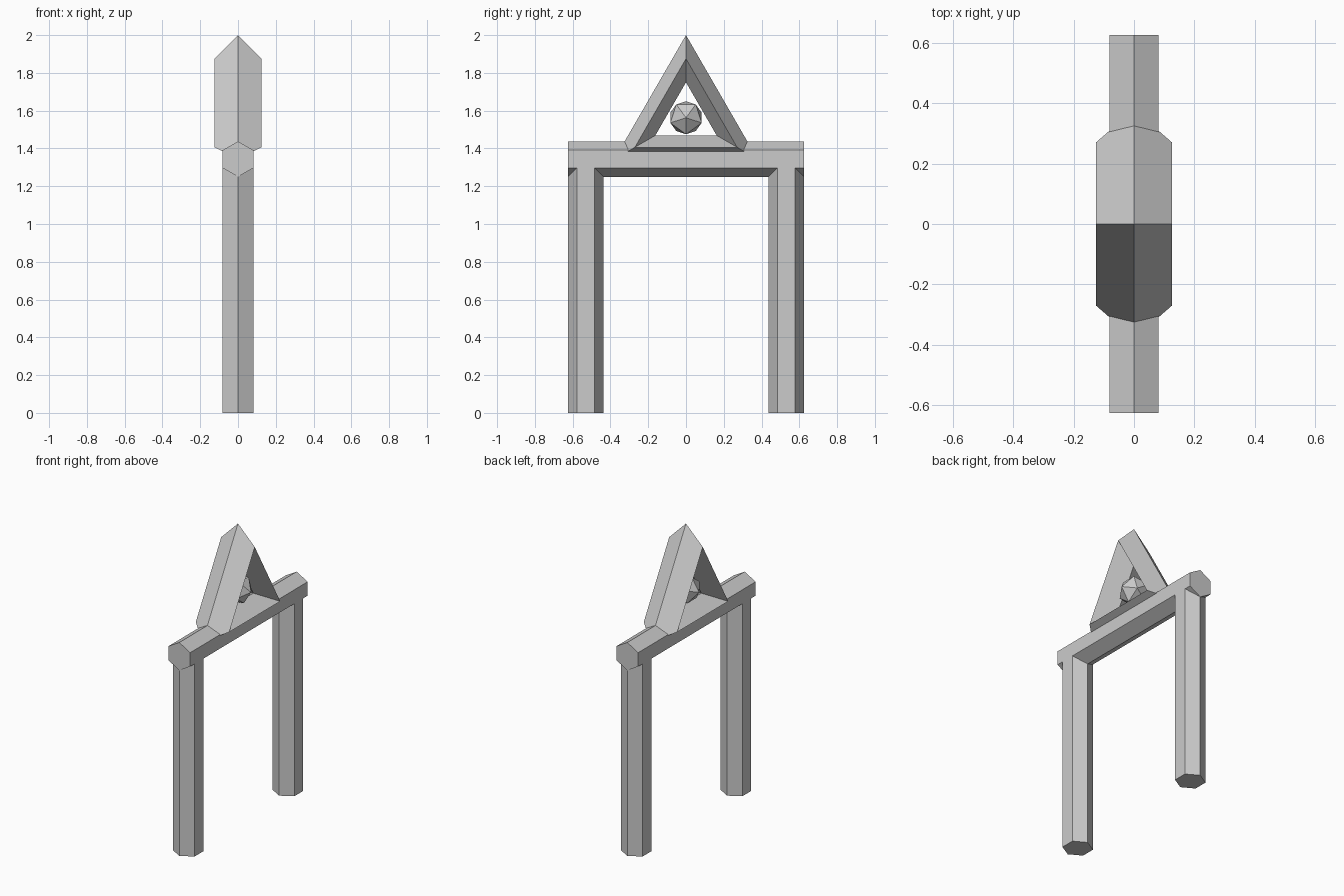
import bpy, bmesh, math
from mathutils import Matrix

if "Cube" in bpy.data.objects:
    bpy.data.objects.remove(bpy.data.objects["Cube"])

R_HEX = 0.09375          # circumradius of the hexagonal timbers


def make_object(name, bm):
    bmesh.ops.recalc_face_normals(bm, faces=bm.faces)
    mesh = bpy.data.meshes.new(name)
    bm.to_mesh(mesh)
    bm.free()
    obj = bpy.data.objects.new(name, mesh)
    bpy.context.collection.objects.link(obj)
    return obj


def hex_bar(name, length, centre, rotation):
    """Hexagonal prism along local z, one corner pointing along local +y."""
    bm = bmesh.new()
    bmesh.ops.create_cone(bm, cap_ends=True, segments=6, radius1=R_HEX, radius2=R_HEX,
                          depth=length, matrix=Matrix.Translation(centre) @ rotation
                          @ HEX_TURN)
    return make_object(name, bm)


# create_cone starts its ring on the y axis, so corners already lie on +-y
HEX_TURN = Matrix.Identity(4)

# Two upright posts, ending inside the beam where its vertical sides begin
post_h = 1.296875
for side, label in ((-1, "front_post"), (1, "back_post")):
    hex_bar(label, post_h, (0, side * 0.53125, post_h / 2), Matrix.Identity(4))

# Cross beam along y, corners up and down
hex_bar("cross_beam", 1.25, (0, 0, 1.34375), Matrix.Rotation(math.pi / 2, 4, 'X'))

# Triangular ring: diamond section swept around three corners in the yz plane
CZ, MAJOR, MINOR = 1.5625, 0.3125, 0.125
bm = bmesh.new()
rings = []
for i in range(3):
    a = math.pi / 2 + i * 2 * math.pi / 3
    ring = []
    for j in range(4):
        b = j * math.pi / 2
        r = MAJOR + MINOR * math.cos(b)
        ring.append(bm.verts.new((MINOR * math.sin(b), r * math.cos(a), CZ + r * math.sin(a))))
    rings.append(ring)
for i in range(3):
    p, q = rings[i], rings[(i + 1) % 3]
    for j in range(4):
        k = (j + 1) % 4
        bm.faces.new((p[j], q[j], q[k], p[k]))
make_object("triangle_ring", bm)

# Faceted ball floating inside the triangle, pole turned to face +x
bm = bmesh.new()
bmesh.ops.create_icosphere(bm, subdivisions=1, radius=0.0975,
                           matrix=Matrix.Translation((0, 0, CZ))
                           @ Matrix.Rotation(math.pi / 2, 4, 'Y'))
make_object("faceted_ball", bm)
